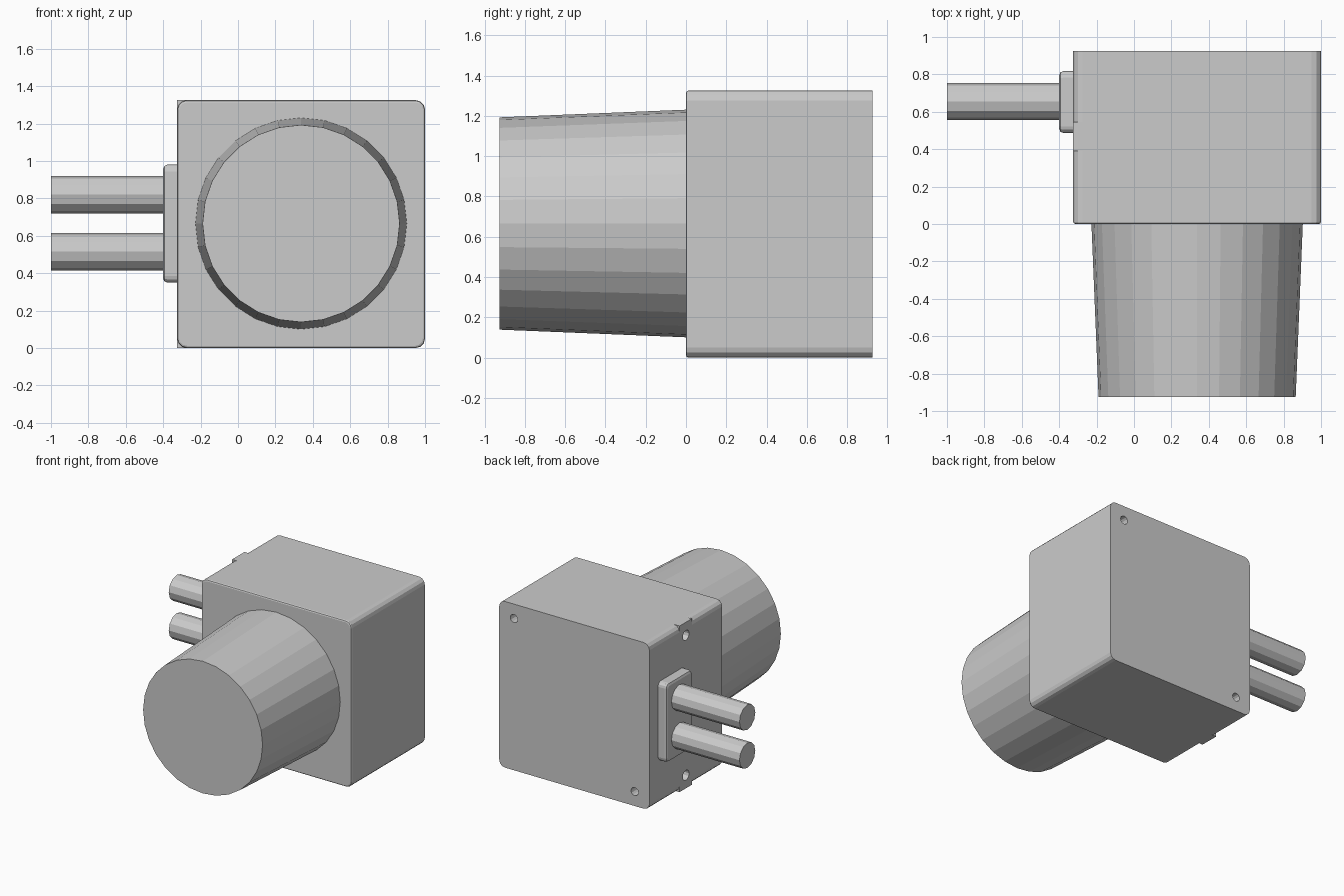
import bpy, bmesh
from math import pi
from mathutils import Matrix, Vector

if "Cube" in bpy.data.objects:
    bpy.data.objects.remove(bpy.data.objects["Cube"])

CX, CZ = 0.3375, 0.6625          # housing centre in x and z


def finish(bm, name):
    bmesh.ops.recalc_face_normals(bm, faces=bm.faces)
    mesh = bpy.data.meshes.new(name)
    bm.to_mesh(mesh)
    bm.free()
    ob = bpy.data.objects.new(name, mesh)
    bpy.context.collection.objects.link(ob)
    return ob


def rounded_box(name, lo, hi, axis, corner=0, rim=0, rim_side=-1, segs=3):
    """Box with corners rounded along one axis, and one end rim bevelled."""
    lo, hi = Vector(lo), Vector(hi)
    bm = bmesh.new()
    bmesh.ops.create_cube(bm, size=1)
    for v in bm.verts:
        v.co = [(lo[i] + hi[i]) / 2 + v.co[i] * (hi[i] - lo[i]) for i in range(3)]
    if corner:
        edges = [e for e in bm.edges
                 if abs(e.verts[0].co[axis] - e.verts[1].co[axis]) > 1e-4]
        bmesh.ops.bevel(bm, geom=edges, offset=corner, segments=segs,
                        profile=0.5, affect='EDGES')
    if rim:
        end = lo[axis] if rim_side < 0 else hi[axis]
        edges = [e for e in bm.edges
                 if all(abs(v.co[axis] - end) < 1e-4 for v in e.verts)]
        bmesh.ops.bevel(bm, geom=edges, offset=rim, segments=2,
                        profile=0.5, affect='EDGES')
    return finish(bm, name)


def cylinder(name, centre, axis, length, r_low, r_high, sides):
    """Cylinder or cone along x or y; r_low is the radius at the negative end."""
    bm = bmesh.new()
    bmesh.ops.create_cone(bm, cap_ends=True, segments=sides, radius1=r_low,
                          radius2=r_high, depth=length)
    rot = Matrix.Rotation(pi / 2, 4, 'Y') if axis == 'x' else Matrix.Rotation(-pi / 2, 4, 'X')
    bmesh.ops.transform(bm, matrix=Matrix.Translation(centre) @ rot, verts=bm.verts)
    return finish(bm, name)


# Housing block
housing = rounded_box("housing", (-0.325, 0, 0), (1, 0.925, 1.325), 1,
                      corner=0.05, rim=0.012)

# Blind screw holes: two in the back, two in the cable side
cutters = [cylinder("hole_cutter", (x, 0.925, z), 'y', 0.16, 0.033, 0.033, 12)
           for x, z in ((0.87, 1.21), (-0.195, 0.115))]
cutters += [cylinder("hole_cutter", (-0.325, 0.465, z), 'x', 0.16, 0.04, 0.04, 12)
            for z in (0.105, 1.22)]
for c in cutters:
    m = housing.modifiers.new("hole", 'BOOLEAN')
    m.object, m.operation, m.solver = c, 'DIFFERENCE', 'EXACT'
    bpy.context.view_layer.objects.active = housing
    bpy.ops.object.modifier_apply(modifier=m.name)
    bpy.data.objects.remove(c)

# Square tabs filling the rounded corners above and below the side holes
for name, z in (("lower_tab", 0), ("upper_tab", 1.275)):
    rounded_box(name, (-0.325, 0.39, z), (-0.275, 0.545, z + 0.05), 0)

# Tapered drum on the front
cylinder("front_drum", (CX, -0.4625, CZ + 0.003), 'y', 0.925, 0.527, 0.565, 28)

# Cable entry plate and its two stubs
rounded_box("cable_plate", (-0.4, 0.487, 0.35), (-0.325, 0.817, 0.98), 0,
            corner=0.035, rim=0.022)
for name, z in (("lower_cable", 0.515), ("upper_cable", 0.82)):
    cylinder(name, (-0.7, 0.655, z), 'x', 0.6, 0.1, 0.1, 12)
